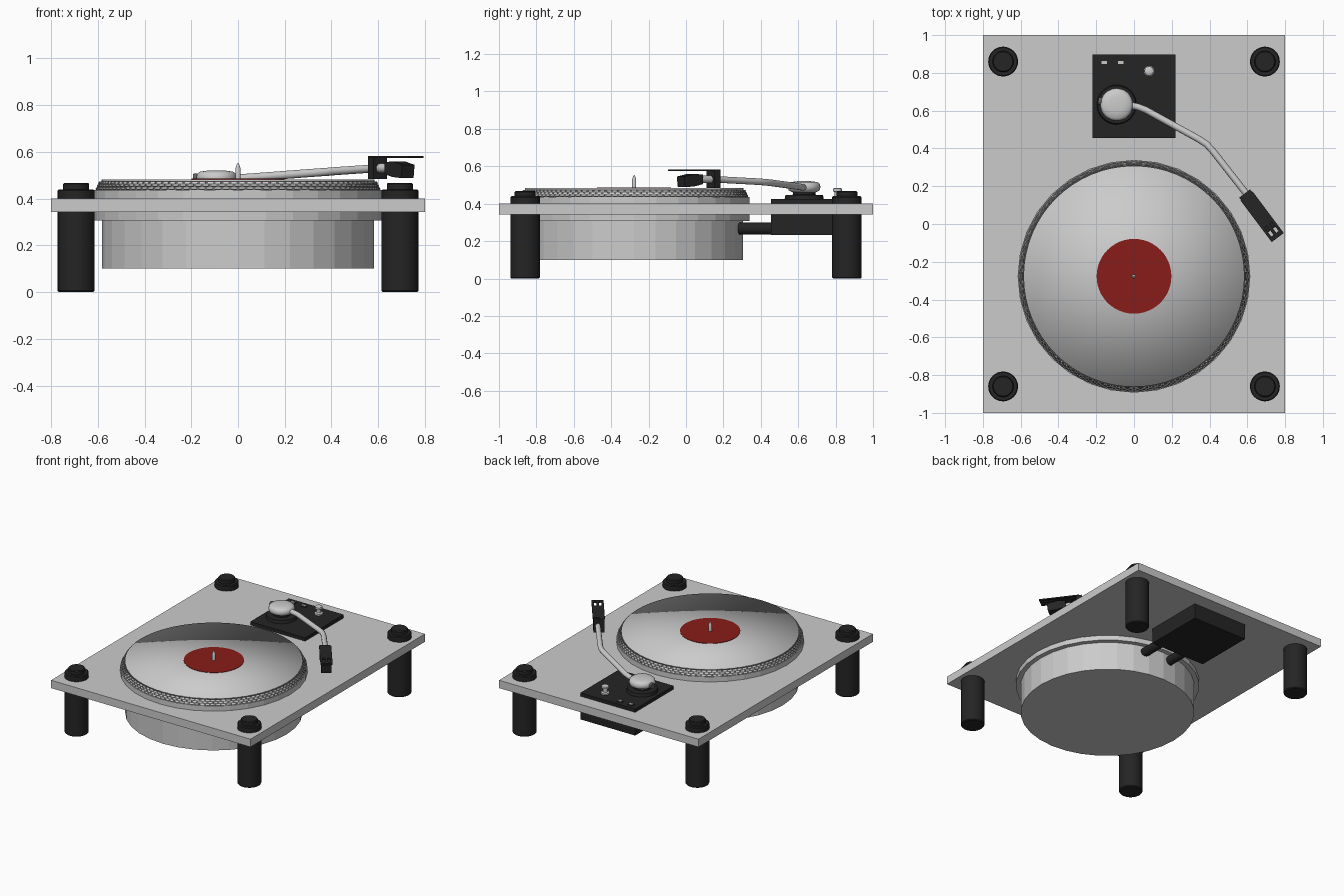
import bpy, bmesh, math
from mathutils import Matrix, Vector

if "Cube" in bpy.data.objects:
    bpy.data.objects.remove(bpy.data.objects["Cube"])


def material(name, rgb):
    m = bpy.data.materials.new(name)
    m.diffuse_color = (*rgb, 1)
    m.use_nodes = True
    m.node_tree.nodes["Principled BSDF"].inputs["Base Color"].default_value = m.diffuse_color
    return m


BLACK = material("black", (0.018, 0.018, 0.018))
RED = material("red", (0.25, 0.012, 0.01))
DARK = material("dark_grey", (0.12, 0.12, 0.12))


def finish(name, bm, mat=None, angle=None):
    bmesh.ops.recalc_face_normals(bm, faces=bm.faces)
    me = bpy.data.meshes.new(name)
    bm.to_mesh(me)
    bm.free()
    ob = bpy.data.objects.new(name, me)
    bpy.context.collection.objects.link(ob)
    if mat:
        me.materials.append(mat)
    if angle:
        bpy.ops.object.select_all(action='DESELECT')
        ob.select_set(True)
        bpy.context.view_layer.objects.active = ob
        bpy.ops.object.shade_smooth_by_angle(angle=math.radians(angle))
    return ob


def lathe(name, profile, x, y, seg=32, mat=None, angle=35):
    """Revolve (radius, z) points about a vertical axis; radius 0 closes the end."""
    bm = bmesh.new()
    vs = [bm.verts.new((r, 0, z)) for r, z in profile]
    es = [bm.edges.new(p) for p in zip(vs, vs[1:])]
    bmesh.ops.spin(bm, geom=vs + es, cent=(0, 0, 0), axis=(0, 0, 1),
                   angle=math.tau, steps=seg)
    bmesh.ops.remove_doubles(bm, verts=bm.verts, dist=1e-5)
    bmesh.ops.translate(bm, verts=bm.verts, vec=(x, y, 0))
    return finish(name, bm, mat, angle)


def box(name, lo, hi, mat=None, matrix=Matrix()):
    bm = bmesh.new()
    lo, hi = Vector(lo), Vector(hi)
    bmesh.ops.create_cube(bm, size=1, matrix=matrix @ Matrix.Translation((lo + hi) / 2)
                          @ Matrix.Diagonal((*(hi - lo), 1)))
    return finish(name, bm, mat)


def rod(name, a, b, r, mat=None, seg=20):
    a, b = Vector(a), Vector(b)
    d = b - a
    bm = bmesh.new()
    bmesh.ops.create_cone(bm, cap_ends=True, segments=seg, radius1=r, radius2=r, depth=d.length,
                          matrix=Matrix.Translation((a + b) / 2)
                          @ d.to_track_quat('Z', 'Y').to_matrix().to_4x4())
    return finish(name, bm, mat, 35)


# plinth slab
box("plinth", (-0.8, -1, 0.343), (0.8, 1, 0.4))

# corner legs and their caps above the slab
for sx in (-1, 1):
    for sy in (-1, 1):
        x, y = sx * 0.693, sy * 0.86
        lathe("leg", [(0, 0), (0.074, 0), (0.079, 0.006), (0.079, 0.343), (0, 0.343)], x, y, mat=BLACK)
        lathe("leg_cap", [(0, 0.4), (0.079, 0.4), (0.079, 0.434), (0.074, 0.44), (0.056, 0.44),
                          (0.056, 0.462), (0.051, 0.468), (0, 0.468)], x, y, mat=BLACK)

# motor drum under the slab, platter and strobe rim
PX, PY = 0, -0.277
lathe("motor_drum", [(0, 0.1), (0.583, 0.1), (0.583, 0.31), (0, 0.31)], PX, PY, angle=None)
lathe("lower_platter_ring", [(0, 0.307), (0.616, 0.307), (0.616, 0.343), (0, 0.343)], PX, PY, angle=None)
lathe("platter", [(0, 0.4), (0.616, 0.4), (0.616, 0.437), (0, 0.437)], PX, PY, angle=None)
lathe("strobe_rim", [(0, 0.437), (0.609, 0.437), (0.591, 0.474), (0, 0.474)], PX, PY, 64, DARK)

# staggered strobe studs on the sloping rim
bm = bmesh.new()
COUNT = 110
for row in range(3):
    t = (row + 0.5) / 3
    for i in range(COUNT):
        a = (i + 0.5 * (row % 2)) * math.tau / COUNT
        m = (Matrix.Translation((PX, PY, 0)) @ Matrix.Rotation(a, 4, 'Z')
             @ Matrix.Translation((0.609 - 0.018 * t, 0, 0.437 + 0.037 * t))
             @ Matrix.Rotation(math.radians(-26), 4, 'Y') @ Matrix.Diagonal((0.006, 0.022, 0.008, 1)))
        bmesh.ops.create_cube(bm, size=1, matrix=m)
finish("strobe_studs", bm)

# record, label and spindle
lathe("record", [(0, 0.472), (0.585, 0.472), (0.585, 0.483), (0, 0.483)], PX, PY, 64, angle=180)
lathe("record_label", [(0, 0.482), (0.198, 0.482), (0.198, 0.486), (0, 0.486)], PX, PY, 48, RED)
lathe("spindle", [(0, 0.48), (0.011, 0.48), (0.011, 0.53), (0.004, 0.55), (0, 0.553)], PX, PY, 16)

# tonearm housing through the slab, with two plugs underneath
box("tonearm_housing", (-0.22, 0.455, 0.232), (0.22, 0.897, 0.424), BLACK)
for x in (-0.06, 0.14):
    rod("output_plug", (x, 0.27, 0.267), (x, 0.46, 0.267), 0.032, BLACK)

# controls on the housing
for x in (-0.158, -0.07):
    box("switch_frame", (x - 0.02, 0.84, 0.424), (x + 0.02, 0.87, 0.427), BLACK)
    box("switch", (x - 0.014, 0.846, 0.424), (x + 0.014, 0.864, 0.432))
lathe("knob", [(0, 0.424), (0.028, 0.424), (0.028, 0.434), (0.015, 0.438), (0.015, 0.462),
               (0.024, 0.466), (0.024, 0.48), (0.018, 0.484), (0, 0.484)], 0.08, 0.81, 20)

# tonearm pivot
AX, AY = -0.092, 0.632
lathe("pivot_base", [(0, 0.424), (0.105, 0.424), (0.1, 0.446), (0.06, 0.448), (0.06, 0.465), (0, 0.465)],
      AX, AY, mat=BLACK)
lathe("pivot_dome", [(0, 0.46), (0.06, 0.46), (0.083, 0.472), (0.087, 0.488), (0.084, 0.505),
                     (0.072, 0.515), (0.04, 0.52), (0, 0.521)], AX, AY, angle=60)
rod("pivot_stub", (-0.19, 0.652, 0.487), (-0.15, 0.645, 0.487), 0.02, DARK)

# bent tonearm tube
path = [(-0.03, 0.63, 0.487), (0.02, 0.62, 0.488), (0.06, 0.605, 0.491), (0.34, 0.451, 0.512),
        (0.385, 0.422, 0.515), (0.42, 0.383, 0.518), (0.595, 0.16, 0.53)]
cu = bpy.data.curves.new("tonearm", 'CURVE')
cu.dimensions = '3D'
cu.bevel_depth = 0.018
cu.bevel_resolution = 3
cu.use_fill_caps = True
sp = cu.splines.new('POLY')
sp.points.add(len(path) - 1)
for p, co in zip(sp.points, path):
    p.co = (*co, 1)
arm = bpy.data.objects.new("tonearm", cu)
bpy.context.collection.objects.link(arm)
bpy.ops.object.select_all(action='DESELECT')
arm.select_set(True)
bpy.context.view_layer.objects.active = arm
bpy.ops.object.convert(target='MESH')
bpy.ops.object.shade_smooth_by_angle(angle=math.radians(40))

# headshell, built along its own x axis then turned into place
H = Matrix.Translation((0.596, 0.148, 0)) @ Matrix.Rotation(math.atan2(-0.8, 0.6), 4, 'Z')
box("headshell_collar", (-0.017, -0.036, 0.484), (0.02, 0.036, 0.582), BLACK, H)
box("headshell_plate", (0, -0.04, 0.574), (0.19, 0.04, 0.583), BLACK, H)
for y0, y1 in ((-0.04, -0.024), (-0.009, 0.009), (0.024, 0.04)):
    box("headshell_finger", (0.19, y0, 0.574), (0.25, y1, 0.583), BLACK, H)
box("headshell_tip", (0.25, -0.04, 0.574), (0.275, 0.04, 0.583), BLACK, H)
rod("cartridge_pin", H @ Vector((0.02, 0, 0.53)), H @ Vector((0.11, 0, 0.53)), 0.02)

# cartridge with a sloping nose
bm = bmesh.new()
side = [(0.095, 0.505), (0.15, 0.493), (0.215, 0.488), (0.222, 0.545), (0.15, 0.56), (0.095, 0.555)]
f = bm.faces.new([bm.verts.new((x, -0.033, z)) for x, z in side])
ext = bmesh.ops.extrude_face_region(bm, geom=[f])
bmesh.ops.translate(bm, vec=(0, 0.066, 0), verts=[v for v in ext["geom"] if isinstance(v, bmesh.types.BMVert)])
bm.transform(H)
finish("cartridge", bm, BLACK)
